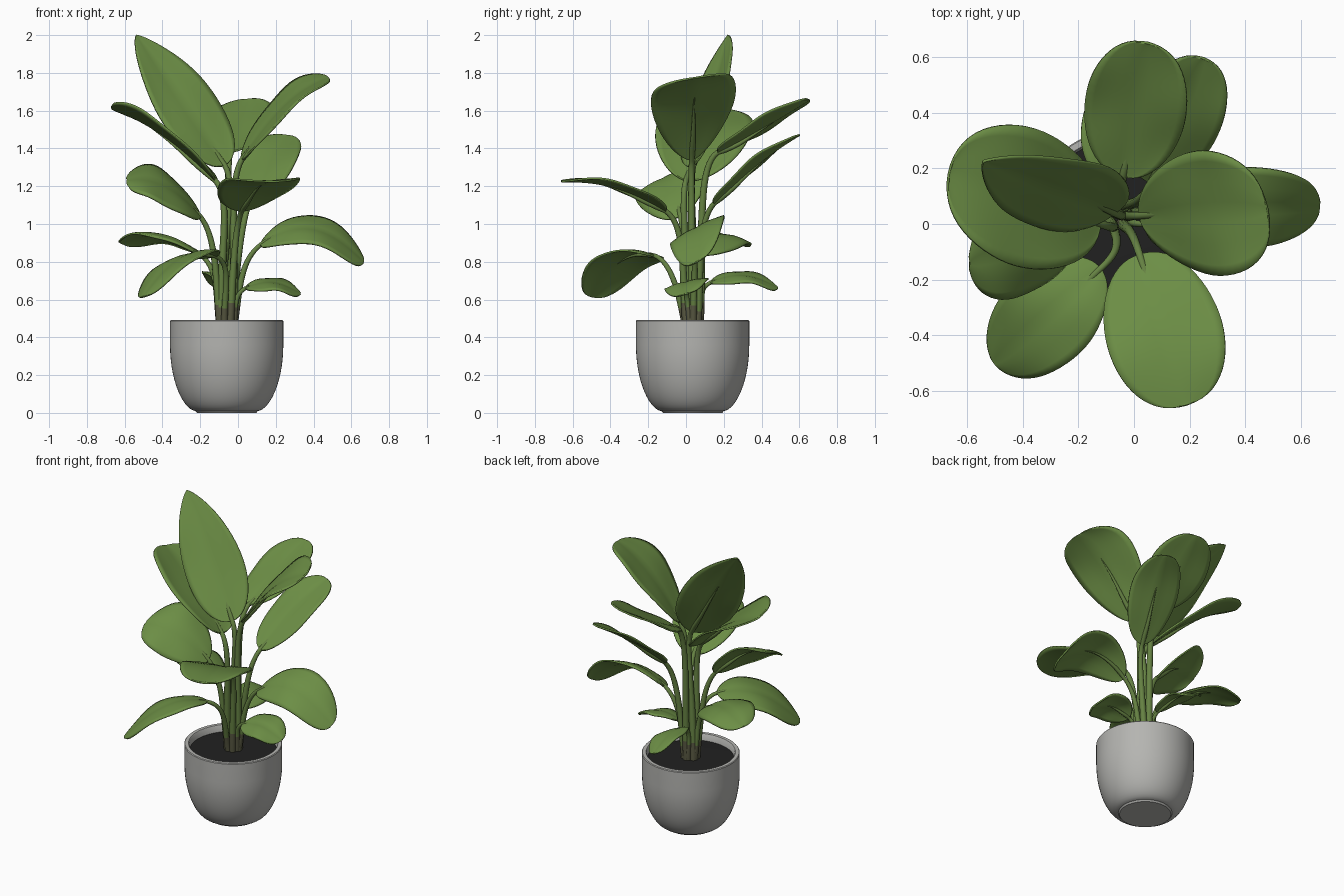
import bpy, bmesh, math
from mathutils import Vector as V

if "Cube" in bpy.data.objects:
    bpy.data.objects.remove(bpy.data.objects["Cube"])


def material(name, rgb):
    m = bpy.data.materials.new(name)
    m.diffuse_color = (*rgb, 1)
    m.use_nodes = True
    m.node_tree.nodes["Principled BSDF"].inputs["Base Color"].default_value = m.diffuse_color
    return m


LEAF = material("leaf green", (0.15, 0.27, 0.06))
STEM = material("stem green", (0.13, 0.22, 0.055))
SHEATH = material("sheath olive", (0.10, 0.10, 0.055))
POT = material("pot grey", (0.46, 0.46, 0.44))
SOIL = material("soil black", (0.015, 0.015, 0.015))
CX, CY = -0.06, 0.035


def finish(name, bm, mats, angle=60):
    me = bpy.data.meshes.new(name)
    bm.to_mesh(me)
    bm.free()
    ob = bpy.data.objects.new(name, me)
    bpy.context.collection.objects.link(ob)
    for m in mats:
        me.materials.append(m)
    bpy.ops.object.select_all(action='DESELECT')
    ob.select_set(True)
    bpy.context.view_layer.objects.active = ob
    bpy.ops.object.shade_smooth_by_angle(angle=math.radians(angle))
    return ob


def lathe(name, profile, mat, angle, n=64):
    bm = bmesh.new()
    rings = []
    for r, z in profile:
        if r == 0:
            rings.append([bm.verts.new((CX, CY, z))] * n)
        else:
            rings.append([bm.verts.new((CX + r * math.cos(2 * math.pi * k / n),
                                        CY + r * math.sin(2 * math.pi * k / n), z))
                          for k in range(n)])
    for a, b in zip(rings, rings[1:]):
        for k in range(n):
            q = [a[k], a[(k + 1) % n], b[(k + 1) % n], b[k]]
            bm.faces.new(list(dict.fromkeys(q)))
    return finish(name, bm, [mat], angle)


# Pot: flat foot, rounded bowl from a quarter ellipse, straight rim; then the soil
bowl = [(0.165 + 0.135 * math.sin(a) ** 1.15, 0.36 - 0.35 * math.cos(a))
        for a in (math.pi / 2 * i / 14 for i in range(15))]
lathe("pot", [(0, 0), (0.157, 0)] + bowl +
      [(0.30, 0.486), (0.296, 0.491), (0.274, 0.491), (0.27, 0.486), (0.264, 0.43)], POT, 35)
lathe("soil", [(0.268, 0.447), (0, 0.456)], SOIL, 60)


def bez2(a, m, b, t):
    c = 2 * m - (a + b) / 2
    return a * (1 - t) ** 2 + c * 2 * t * (1 - t) + b * t * t


# Leaf blade: midrib through base, mid and tip; W is the half-width vector
def blade(name, base, mid, tip, W, swell, taper, cup):
    bm = bmesh.new()
    nu, nv = 28, 12
    peak = swell / (swell + taper)
    top = peak ** swell * (1 - peak) ** taper
    rows = []
    for i in range(nu + 1):
        t = (1 - math.cos(math.pi * i / nu)) / 2
        p = bez2(base, mid, tip, t)
        d = bez2(base, mid, tip, t + 0.01) - bez2(base, mid, tip, t - 0.01)
        n = d.cross(W).normalized()
        w = max(t, 0) ** swell * max(1 - t, 0) ** taper / top
        row = []
        for j in range(nv + 1):
            s = 2 * j / nv - 1
            lift = cup * s * s * w - 0.006 * w * math.exp(-(s * 5) ** 2)
            lift += 0.007 * w * s * math.sin(t * 9 + s)
            row.append(bm.verts.new(p + W * (s * w) + n * lift))
        rows.append(row)
    for a, b in zip(rows, rows[1:]):
        for j in range(nv):
            bm.faces.new((a[j], b[j], b[j + 1], a[j + 1]))
    bmesh.ops.remove_doubles(bm, verts=bm.verts, dist=1e-5)
    ob = finish(name, bm, [LEAF])
    sol = ob.modifiers.new("thickness", 'SOLIDIFY')
    sol.thickness = 0.01
    sol.offset = 0


# Stem: tube rising from the soil, continuing as the rib below the blade
def stem(name, base, mid, tip, W):
    r0 = 0.013 + 0.005 * min(1, max(0, (base.z - 0.65) / 0.6))
    below = -(tip - base).cross(W).normalized()
    out = V((base.x - CX, base.y - CY, 0))
    root = V((CX, CY, 0.43)) + out.normalized() * 0.035
    h = base.z - root.z
    tang = (bez2(base, mid, tip, 0.05) - base).normalized()
    c1 = root + V((0, 0, h * 0.5)) + out * 0.2
    c2 = base - tang * min(0.14, h * 0.35)
    pts = []
    for i in range(19):
        t = i / 18
        pts.append((root * (1 - t) ** 3 + c1 * 3 * t * (1 - t) ** 2
                    + c2 * 3 * t * t * (1 - t) + base * t ** 3, r0 * (1.3 - 0.5 * t)))
    for i in range(1, 9):
        t = i / 8
        r = r0 * 0.8 * (1 - t) + 0.003
        pts.append((bez2(base, mid, tip, 0.6 * t) + below * (r + 0.006) * min(1, t * 3), r))
    bm = bmesh.new()
    k, rings = 12, []
    for i, (p, r) in enumerate(pts):
        d = pts[min(i + 1, len(pts) - 1)][0] - pts[max(i - 1, 0)][0]
        side = d.cross(V((-out.y, out.x, 0))).normalized()
        up = d.cross(side).normalized()
        rings.append([bm.verts.new(p + side * r * math.cos(2 * math.pi * a / k)
                                   + up * r * math.sin(2 * math.pi * a / k)) for a in range(k)])
    for a, b in zip(rings, rings[1:]):
        for j in range(k):
            f = bm.faces.new((a[j], a[(j + 1) % k], b[(j + 1) % k], b[j]))
            f.material_index = 1 if f.calc_center_median().z < 0.56 else 0
    bm.faces.new(rings[-1])
    bmesh.ops.recalc_face_normals(bm, faces=bm.faces)
    finish(name, bm, [STEM, SHEATH])


# name: base, tip, arch height, half width, roll in degrees
leaves = {
    "tall": ((-0.07, 0.04, 1.31), (-0.54, 0.225, 2.0), 0.015, 0.185, -38),
    "upper_right": ((0.02, 0.03, 1.34), (0.48, 0.05, 1.775), 0.08, 0.23, 12),
    "upper_left": ((-0.12, 0.0, 1.23), (-0.665, 0.18, 1.61), 0.055, 0.25, 13),
    "back": ((-0.04, 0.17, 1.38), (0.05, 0.65, 1.66), 0, 0.185, -6),
    "back_right": ((0.06, 0.15, 1.11), (0.25, 0.595, 1.47), 0.03, 0.155, 6),
    "front": ((0.02, -0.11, 1.07), (0.19, -0.65, 1.225), 0.053, 0.21, 0),
    "right": ((0.12, 0.05, 0.89), (0.665, 0.06, 0.8), 0.135, 0.16, 29),
    "left": ((-0.2, -0.03, 1.04), (-0.59, -0.14, 1.23), 0.08, 0.2, -30),
    "low_left": ((-0.2, 0.07, 0.84), (-0.62, 0.27, 0.9), 0.075, 0.16, 10),
    "low_front": ((-0.12, -0.16, 0.83), (-0.5, -0.5, 0.615), 0.1, 0.175, 10),
    "small_back": ((-0.08, 0.13, 0.69), (-0.1, 0.485, 0.66), 0.055, 0.1, 18),
    "small_right": ((0.04, 0, 0.66), (0.33, 0, 0.63), 0.048, 0.12, 16),
}
cups = {"upper_left": 0.03, "left": -0.02, "low_left": -0.03, "low_front": -0.02}
for key, (b, t, arch, width, roll) in leaves.items():
    b, t, roll = V(b), V(t), math.radians(roll)
    mid = (b + t) / 2 + V((0, 0, arch))
    d = (t - b).normalized()
    left = V((-d.y, d.x, 0)).normalized()
    W = (left * math.cos(roll) + d.cross(left) * math.sin(roll)) * width
    taper = {"tall": 0.8, "right": 0.4}.get(key, 0.44)
    swell = 0.62 if key == "upper_right" else 0.5
    cup = cups.get(key, 0.01 if b.z > 1 else -0.012)
    blade(key + "_leaf", b, mid, t, W, swell, taper, cup)
    stem(key + "_stem", b, mid, t, W)
